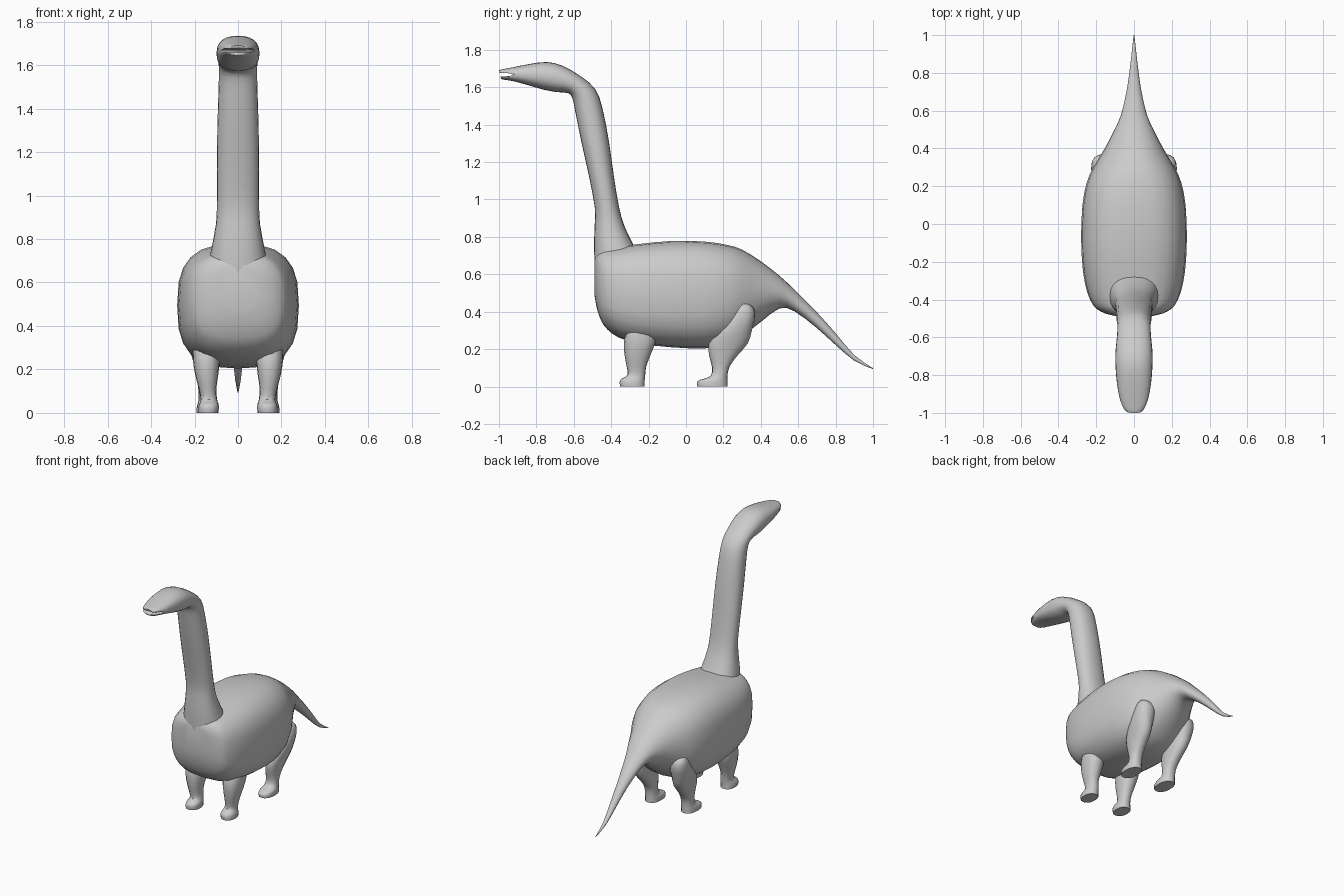
import bpy, bmesh, math
from mathutils import Vector

skin = bpy.data.materials.new("grey_skin")
skin.diffuse_color = (0.6, 0.6, 0.6, 1)


def smooth_rows(rows, steps):
    """Catmull-Rom interpolation between rows of section numbers."""
    out = []
    for i in range(len(rows) - 1):
        p0, p1 = rows[max(i - 1, 0)], rows[i]
        p2, p3 = rows[i + 1], rows[min(i + 2, len(rows) - 1)]
        for s in range(steps):
            t = s / steps
            out.append([0.5 * (2 * b + (c - a) * t + (2 * a - 5 * b + 4 * c - d) * t * t
                        + (3 * b - a - 3 * c + d) * t ** 3)
                        for a, b, c, d in zip(p0, p1, p2, p3)])
    return out + [list(rows[-1])]


def loft(name, sections, n=24):
    """Skin rings given as (centre, axis_u, axis_v, exponent)."""
    bm = bmesh.new()
    rings = []
    for c, u, v, e in sections:
        ring = []
        for k in range(n):
            a = 2 * math.pi * k / n
            ca, sa = math.cos(a), math.sin(a)
            ring.append(bm.verts.new(c + u * math.copysign(abs(ca) ** (2 / e), ca)
                                     + v * math.copysign(abs(sa) ** (2 / e), sa)))
        rings.append(ring)
    for r, q in zip(rings, rings[1:]):
        for k in range(n):
            bm.faces.new((r[k], r[(k + 1) % n], q[(k + 1) % n], q[k]))
    bm.faces.new(rings[0])
    bm.faces.new(rings[-1])
    bmesh.ops.recalc_face_normals(bm, faces=bm.faces)
    me = bpy.data.meshes.new(name)
    bm.to_mesh(me)
    bm.free()
    me.materials.append(skin)
    ob = bpy.data.objects.new(name, me)
    bpy.context.collection.objects.link(ob)
    bpy.ops.object.select_all(action='DESELECT')
    ob.select_set(True)
    bpy.context.view_layer.objects.active = ob
    bpy.ops.object.shade_smooth_by_angle(angle=math.radians(50))
    return ob


# Body and tail: y, bottom z, top z, half width, squareness
body = [
    (-0.488, 0.48, 0.68, 0.09, 2.6), (-0.475, 0.41, 0.71, 0.15, 2.7),
    (-0.45, 0.345, 0.728, 0.197, 2.8), (-0.42, 0.305, 0.738, 0.222, 2.8),
    (-0.36, 0.262, 0.747, 0.248, 2.8), (-0.25, 0.23, 0.762, 0.27, 2.8),
    (-0.08, 0.21, 0.778, 0.28, 2.8), (0.1, 0.204, 0.775, 0.273, 2.7),
    (0.22, 0.225, 0.757, 0.25, 2.5), (0.3, 0.27, 0.732, 0.215, 2.3),
    (0.4, 0.345, 0.67, 0.155, 2.1), (0.5, 0.418, 0.592, 0.103, 2),
    (0.58, 0.402, 0.518, 0.068, 2), (0.7, 0.312, 0.397, 0.04, 2),
    (0.8, 0.222, 0.285, 0.025, 2), (0.9, 0.138, 0.168, 0.013, 2),
    (1.0, 0.093, 0.098, 0.002, 2)]
loft("body_and_tail", [
    (Vector((0, y, (b + t) / 2)), Vector((w, 0, 0)), Vector((0, 0, (t - b) / 2)), e)
    for y, b, t, w, e in smooth_rows(body, 2)])

# Neck and head: front/under point (y, z), back/upper point (y, z), half width, squareness
neck = [
    (-0.487, 0.62, -0.25, 0.70, 0.14, 2.3), (-0.492, 0.75, -0.285, 0.765, 0.122, 2.3),
    (-0.488, 0.87, -0.33, 0.86, 0.102, 2.3), (-0.488, 0.96, -0.358, 0.96, 0.097, 2.2),
    (-0.52, 1.13, -0.385, 1.12, 0.097, 2.2), (-0.56, 1.31, -0.412, 1.31, 0.095, 2.2),
    (-0.59, 1.46, -0.447, 1.49, 0.09, 2.2), (-0.607, 1.54, -0.485, 1.59, 0.088, 2.2),
    (-0.63, 1.569, -0.56, 1.657, 0.09, 2.2), (-0.69, 1.574, -0.66, 1.715, 0.098, 2.3),
    (-0.76, 1.587, -0.745, 1.735, 0.098, 2.3), (-0.85, 1.613, -0.845, 1.723, 0.09, 2.4),
    (-0.93, 1.634, -0.93, 1.706, 0.074, 2.5), (-0.975, 1.641, -0.98, 1.697, 0.055, 2.5),
    (-0.988, 1.644, -1.0, 1.691, 0.037, 2.5)]
head = loft("neck_and_head", [
    (Vector((0, (a + c) / 2, (b + d) / 2)), Vector((w, 0, 0)),
     Vector((0, (c - a) / 2, (d - b) / 2)), e)
    for a, b, c, d, w, e in smooth_rows(neck, 2)])

# Mouth: wedge cutter opening forward
mouth = loft("mouth_cutter", [
    (Vector((0, y, z)), Vector((0.15, 0, 0)), Vector((0, 0, h)), 8)
    for y, z, h in ((-1.04, 1.669, 0.011), (-0.95, 1.667, 0.008), (-0.925, 1.667, 0.002))])
mouth.hide_render = True
mouth.hide_set(True)
cut = head.modifiers.new("mouth", 'BOOLEAN')
cut.operation = 'DIFFERENCE'
cut.solver = 'EXACT'
cut.object = mouth

# Legs: z, front y, back y, inner x, outer x
front_leg = [
    (0.0, -0.352, -0.222, 0.09, 0.183), (0.025, -0.355, -0.222, 0.088, 0.183),
    (0.042, -0.345, -0.22, 0.09, 0.178), (0.062, -0.312, -0.218, 0.096, 0.172),
    (0.11, -0.318, -0.212, 0.1, 0.18), (0.18, -0.33, -0.185, 0.09, 0.198),
    (0.25, -0.33, -0.16, 0.085, 0.208), (0.31, -0.31, -0.17, 0.1, 0.205)]
rear_leg = [
    (0.0, 0.06, 0.222, 0.09, 0.19), (0.022, 0.058, 0.222, 0.09, 0.19),
    (0.036, 0.075, 0.222, 0.092, 0.188), (0.055, 0.13, 0.222, 0.098, 0.182),
    (0.1, 0.14, 0.23, 0.1, 0.182), (0.16, 0.125, 0.27, 0.1, 0.19),
    (0.23, 0.122, 0.33, 0.1, 0.205), (0.3, 0.17, 0.352, 0.1, 0.222),
    (0.37, 0.225, 0.37, 0.1, 0.227), (0.42, 0.26, 0.362, 0.11, 0.22),
    (0.442, 0.285, 0.335, 0.13, 0.205)]
for part, rows in (("front_leg", front_leg), ("rear_leg", rear_leg)):
    for side, s in (("left", -1), ("right", 1)):
        loft(f"{part}_{side}", [
            (Vector((s * (i + o) / 2, (a + b) / 2, z)), Vector(((o - i) / 2, 0, 0)),
             Vector((0, (b - a) / 2, 0)), 2.3)
            for z, a, b, i, o in smooth_rows(rows, 2)], n=16)
